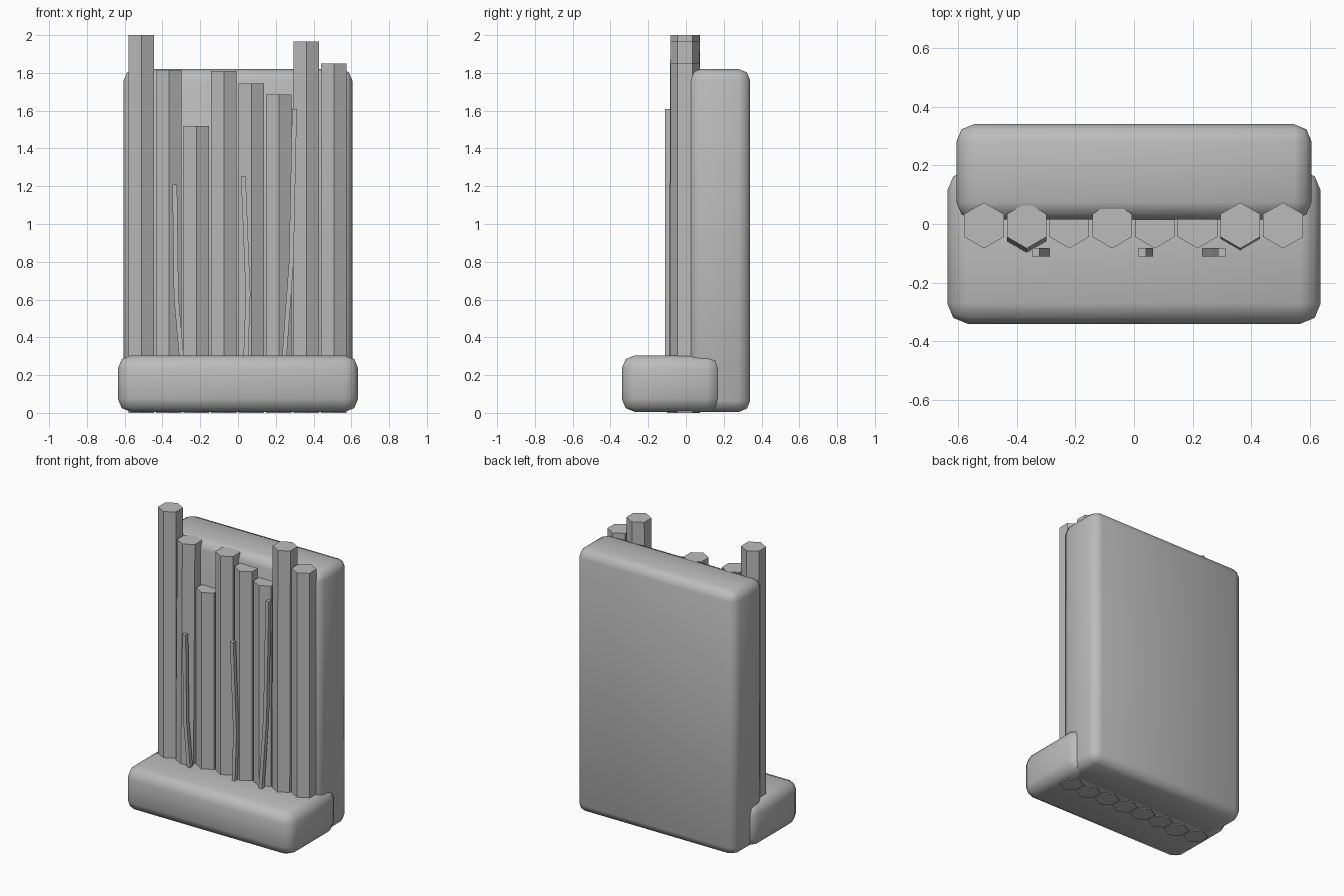
import bpy, bmesh, math
from mathutils import Vector

if "Cube" in bpy.data.objects:
    bpy.data.objects.remove(bpy.data.objects["Cube"])

stone = bpy.data.materials.new("stone_grey")
stone.diffuse_color = (0.5, 0.5, 0.5, 1)
stone.use_nodes = True
stone.node_tree.nodes["Principled BSDF"].inputs["Base Color"].default_value = stone.diffuse_color


def finish(name, bm):
    bmesh.ops.recalc_face_normals(bm, faces=bm.faces)
    me = bpy.data.meshes.new(name)
    bm.to_mesh(me)
    bm.free()
    me.materials.append(stone)
    ob = bpy.data.objects.new(name, me)
    bpy.context.collection.objects.link(ob)
    return ob


def rounded_block(name, lo, hi, bevel):
    lo, hi = Vector(lo), Vector(hi)
    bm = bmesh.new()
    bmesh.ops.create_cube(bm, size=1)
    for v in bm.verts:
        v.co = Vector(c * s for c, s in zip(v.co, hi - lo)) + (lo + hi) / 2
    bmesh.ops.bevel(bm, geom=bm.edges[:], offset=bevel, segments=2,
                    profile=0.5, affect='EDGES')
    ob = finish(name, bm)
    bpy.ops.object.select_all(action='DESELECT')
    ob.select_set(True)
    bpy.context.view_layer.objects.active = ob
    bpy.ops.object.shade_smooth_by_angle(angle=math.radians(50))


def loft(name, rings):
    # Stack of matching rings, closed at both ends
    bm = bmesh.new()
    loops = [[bm.verts.new(p) for p in ring] for ring in rings]
    n = len(loops[0])
    for a, b in zip(loops, loops[1:]):
        for i in range(n):
            j = (i + 1) % n
            bm.faces.new((a[i], a[j], b[j], b[i]))
    bm.faces.new(loops[0][::-1])
    bm.faces.new(loops[-1])
    finish(name, bm)


# Back cliff and front ledge
rounded_block("back_slab", (-0.605, 0.015, 0.005), (0.605, 0.34, 1.82), 0.06)
rounded_block("front_ledge", (-0.636, -0.34, 0.005), (0.636, 0.183, 0.305), 0.07)


# Row of hexagonal stone columns, some leaning slightly back
def hexagon(x, y, z, r=0.078):
    return [(x + r * math.sin(k * math.pi / 3), y + r * math.cos(k * math.pi / 3), z)
            for k in range(6)]


heights = [2.0, 1.815, 1.52, 1.81, 1.745, 1.685, 1.965, 1.85]
lean = {1: 0.018, 6: 0.008}
for i, h in enumerate(heights):
    x = -0.511 + 0.1455 * i
    loft(f"column_{i + 1}", [hexagon(x, -0.005 - lean.get(i, 0), 0),
                             hexagon(x, -0.005, h)])

# Thin bent strips running down the column fronts: (x, z) from bottom to top
strips = [
    [(-0.275, 0.02), (-0.327, 0.61), (-0.335, 1.21)],
    [(0.032, 0.02), (0.053, 0.63), (0.028, 1.255)],
    [(0.225, 0.02), (0.282, 0.80), (0.299, 1.61)],
]
for i, path in enumerate(strips):
    w = 0.0125
    loft(f"strip_{i + 1}", [[(x - w, -0.11, z), (x + w, -0.11, z),
                             (x + w, -0.082, z), (x - w, -0.082, z)]
                            for x, z in path])
